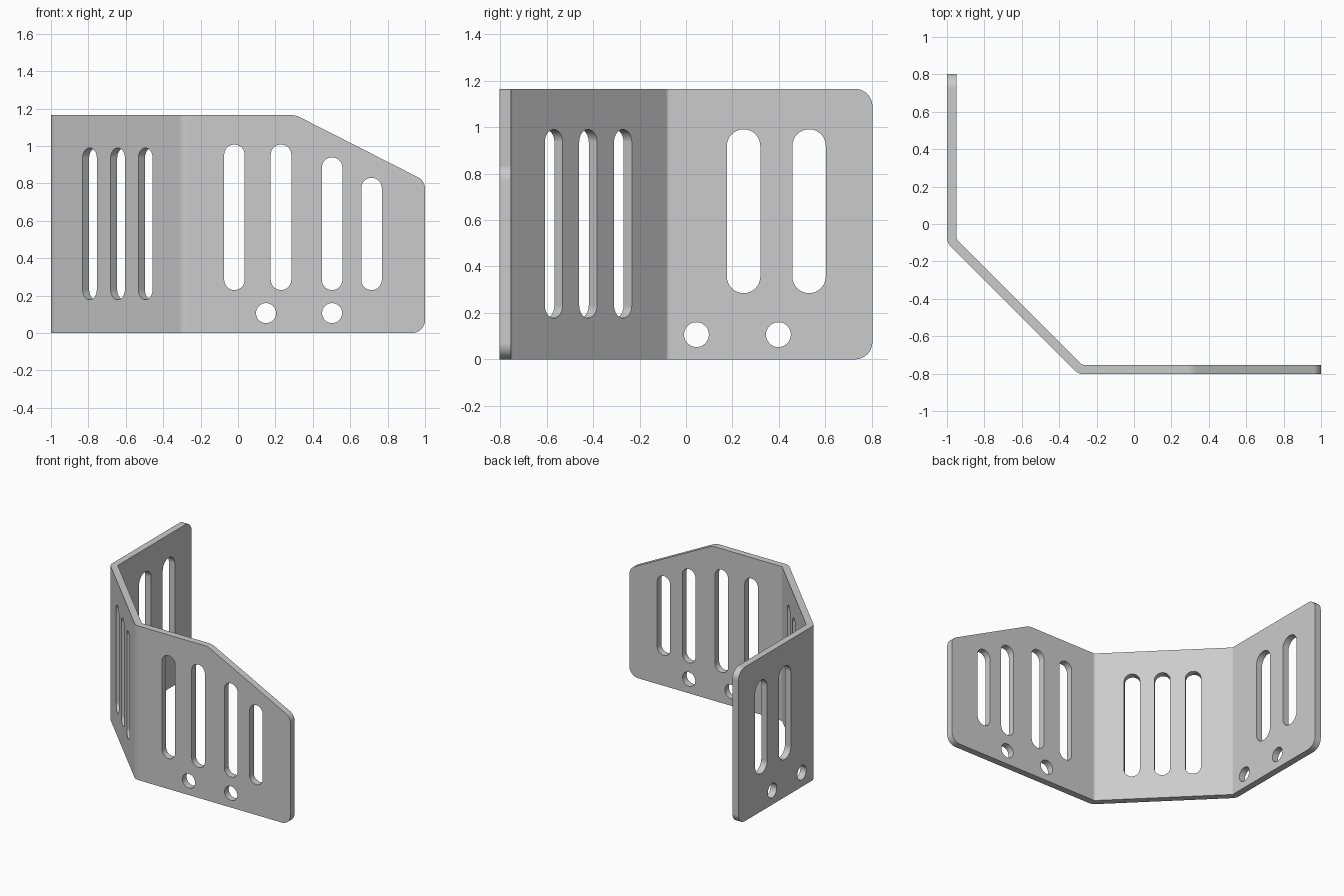
import bpy, bmesh, math
from mathutils import Matrix, Vector

cube = bpy.data.objects.get("Cube")
if cube:
    bpy.data.objects.remove(cube, do_unlink=True)

LEFT, FRONT, HEIGHT, THICK = -1.0, -0.803, 1.165, 0.05
BEND = 0.703  # x and y extent of the 45 degree panel

steel = bpy.data.materials.new("plain grey metal")
steel.use_nodes = True
steel.diffuse_color = (0.6, 0.6, 0.6, 1)
steel.node_tree.nodes["Principled BSDF"].inputs["Base Color"].default_value = (0.6, 0.6, 0.6, 1)


def rounded(corners, steps=8):
    """Outline from (x, y, radius) corners, with an arc at each rounded one."""
    out = []
    for i, (x, y, r) in enumerate(corners):
        p = Vector((x, y))
        if r == 0:
            out.append(p)
            continue
        a = (Vector(corners[i - 1][:2]) - p).normalized()
        b = (Vector(corners[(i + 1) % len(corners)][:2]) - p).normalized()
        half = a.angle(b) / 2
        centre = p + (a + b).normalized() * r / math.sin(half)
        start = p + a * r / math.tan(half) - centre
        end = p + b * r / math.tan(half) - centre
        sweep = math.pi - 2 * half
        for k in range(steps + 1):
            t = k / steps
            arc = start * math.sin((1 - t) * sweep) + end * math.sin(t * sweep)
            out.append(centre + arc / math.sin(sweep))
    return out


def slot(u, bottom, top, width, steps=16):
    """Upright slot outline; a round hole when top - bottom equals width."""
    r = width / 2
    straight = top - bottom > width + 0.001
    out = []
    for z, turn in ((top - r, 0), (bottom + r, math.pi)):
        for k in range(steps + (1 if straight else 0)):
            a = turn + math.pi * k / steps
            out.append(Vector((u + r * math.cos(a), z + r * math.sin(a))))
    return out


def add_prism(bm, outline, low, high, frame):
    """Extrude an outline from low to high along the frame's z axis."""
    base = [bm.verts.new(frame @ Vector((p.x, p.y, low))) for p in outline]
    face = bm.faces.new(base)
    ext = bmesh.ops.extrude_face_region(bm, geom=[face])
    moved = [v for v in ext["geom"] if isinstance(v, bmesh.types.BMVert)]
    shift = frame.to_3x3() @ Vector((0, 0, high - low))
    bmesh.ops.translate(bm, verts=moved, vec=shift)


def make_object(name, bm):
    bmesh.ops.recalc_face_normals(bm, faces=bm.faces)
    mesh = bpy.data.meshes.new(name)
    bm.to_mesh(mesh)
    bm.free()
    mesh.materials.append(steel)
    obj = bpy.data.objects.new(name, mesh)
    bpy.context.collection.objects.link(obj)
    return obj


def panel_frame(origin, angle):
    """Frame with x along the panel, y upward and z through the sheet."""
    turn = Matrix.Rotation(angle, 4, "Z") @ Matrix.Rotation(math.pi / 2, 4, "X")
    return Matrix.Translation(origin) @ turn


front = panel_frame((0, FRONT, 0), 0)
side = panel_frame((LEFT, 0, 0), math.pi / 2)
diagonal = panel_frame((LEFT, FRONT + BEND, 0), -math.pi / 4)

# Folded sheet, as a plan outline with rounded bends
inset = THICK * math.tan(math.pi / 8)
plan = rounded([
    (1, FRONT, 0), (LEFT + BEND, FRONT, 0.07), (LEFT, FRONT + BEND, 0.07),
    (LEFT, -FRONT, 0), (LEFT + THICK, -FRONT, 0),
    (LEFT + THICK, FRONT + BEND + inset, 0.02),
    (LEFT + BEND + inset, FRONT + THICK, 0.02), (1, FRONT + THICK, 0)])
bm = bmesh.new()
add_prism(bm, plan, 0, HEIGHT, Matrix())
guard = make_object("bent_guard_plate", bm)

# Silhouettes that slope and round the free ends
cutters = []
front_shape = rounded([(-2, -1, 0), (0, -1, 0), (0, 0, 0), (1, 0, 0.07), (1, 0.814, 0.07),
                       (0.309, HEIGHT, 0.1), (0, HEIGHT, 0), (0, 2, 0), (-2, 2, 0)])
side_shape = rounded([(-2, -1, 0), (0, -1, 0), (0, 0, 0), (-FRONT, 0, 0.075),
                      (-FRONT, HEIGHT, 0.075), (0, HEIGHT, 0), (0, 2, 0), (-2, 2, 0)])
for name, shape, frame in (("front_trim", front_shape, front), ("side_trim", side_shape, side)):
    bm = bmesh.new()
    add_prism(bm, shape, -3, 3, frame)
    cutters.append((make_object(name, bm), "INTERSECT"))

# Slots and bolt holes
bm = bmesh.new()
for x, top in ((-0.019, 1.008), (0.23, 1.008), (0.503, 0.939), (0.714, 0.83)):
    add_prism(bm, slot(x, 0.23, top, 0.11), -0.1, 0.1, front)
for x in (-0.793, -0.643, -0.495):
    add_prism(bm, slot((x - LEFT) * math.sqrt(2), 0.178, 0.99, 0.108), -0.1, 0.1, diagonal)
for y in (0.248, 0.53):
    add_prism(bm, slot(y, 0.285, 0.991, 0.144), -0.1, 0.1, side)
for frame, places in ((front, (0.15, 0.503)), (side, (0.045, 0.398))):
    for u in places:
        add_prism(bm, slot(u, 0.053, 0.16, 0.107), -0.1, 0.1, frame)
cutters.append((make_object("slot_cutter", bm), "DIFFERENCE"))

for cutter, operation in cutters:
    mod = guard.modifiers.new(cutter.name, "BOOLEAN")
    mod.operation, mod.solver, mod.object = operation, "EXACT", cutter
    cutter.hide_render = True

# Bake the cuts and remove the helpers
bpy.context.view_layer.update()
cut = guard.evaluated_get(bpy.context.evaluated_depsgraph_get())
mesh = bpy.data.meshes.new_from_object(cut)
guard.modifiers.clear()
guard.data = mesh
for cutter, _ in cutters:
    bpy.data.objects.remove(cutter, do_unlink=True)

# Smooth arcs, crisp edges and flat panels
bpy.ops.object.select_all(action="DESELECT")
guard.select_set(True)
bpy.context.view_layer.objects.active = guard
bpy.ops.object.shade_smooth_by_angle(angle=math.radians(30))
weighted = guard.modifiers.new("flat_panels", "WEIGHTED_NORMAL")
weighted.keep_sharp = True
